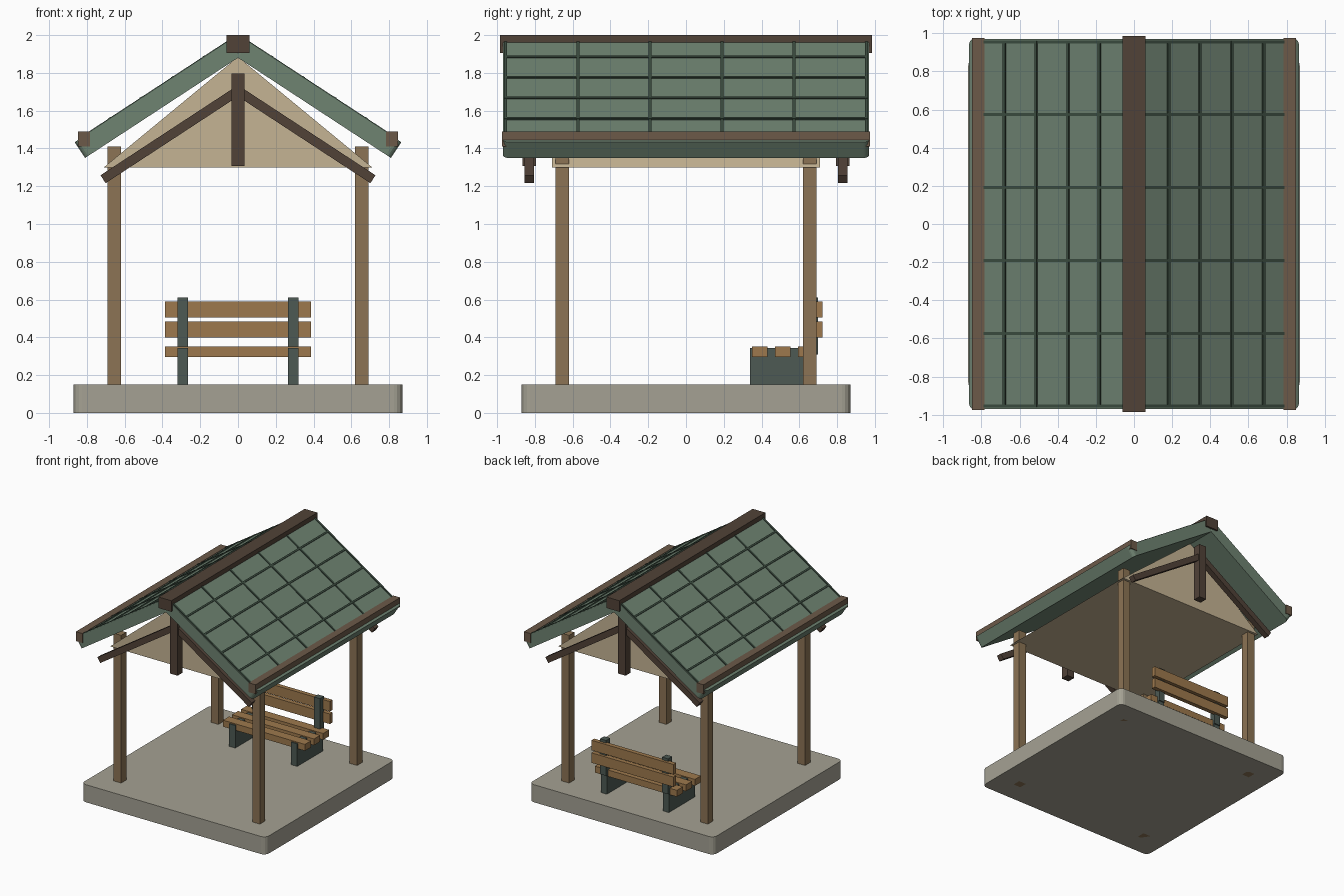
import bpy, bmesh
from math import sin, cos, atan
from mathutils import Vector

if "Cube" in bpy.data.objects:
    bpy.data.objects.remove(bpy.data.objects["Cube"])


def material(name, r, g, b):
    m = bpy.data.materials.new(name)
    m.diffuse_color = [(c / 255) ** 2.2 for c in (r, g, b)] + [1]
    m.use_nodes = True
    m.node_tree.nodes["Principled BSDF"].inputs["Base Color"].default_value = m.diffuse_color
    return m


STONE = material("stone", 163, 160, 146)
POST = material("post_wood", 139, 115, 85)
DARK = material("dark_wood", 82, 68, 58)
EAVE = material("eave_wood", 108, 90, 74)
GREEN = material("roof_green", 110, 130, 113)
SEAM = material("seam_green", 62, 78, 66)
TAN = material("gable_tan", 196, 178, 146)
SLAT = material("slat_wood", 156, 120, 78)
IRON = material("bench_iron", 78, 90, 84)


def finish(name, bm, mat):
    bmesh.ops.recalc_face_normals(bm, faces=bm.faces)
    me = bpy.data.meshes.new(name)
    bm.to_mesh(me)
    bm.free()
    me.materials.append(mat)
    ob = bpy.data.objects.new(name, me)
    bpy.context.collection.objects.link(ob)
    return ob


def box(name, center, size, mat, tilt=0, corner=0):
    bm = bmesh.new()
    bmesh.ops.create_cube(bm, size=1)
    bmesh.ops.scale(bm, vec=size, verts=bm.verts)
    if corner:
        edges = [e for e in bm.edges
                 if abs(e.verts[0].co.z - e.verts[1].co.z) > 1e-4]
        bmesh.ops.bevel(bm, geom=edges, offset=corner, segments=4,
                        profile=0.5, affect='EDGES')
    ob = finish(name, bm, mat)
    ob.location = center
    ob.rotation_euler.y = tilt
    return ob


def span(name, x, y, z, mat):
    lo, hi = Vector((x[0], y[0], z[0])), Vector((x[1], y[1], z[1]))
    return box(name, (lo + hi) / 2, hi - lo, mat)


A = atan(0.655)


def sloped(name, side, z0, u, y, n, mat, corner=0):
    """Box on a roof slope: u runs down the slope, n along its normal."""
    um, nm = sum(u) / 2, sum(n) / 2
    center = (side * (um * cos(A) + nm * sin(A)), sum(y) / 2,
              z0 - um * sin(A) + nm * cos(A))
    return box(name, center, (u[1] - u[0], y[1] - y[0], n[1] - n[0]),
               mat, side * A, corner)


# Floor slab and corner posts
box("floor_slab", (0, 0, 0.075), (1.74, 1.74, 0.15), STONE, corner=0.045)
for sx in (-1, 1):
    for sy in (-1, 1):
        box("corner_post", (sx * 0.655, sy * 0.655, 0.705),
            (0.07, 0.07, 1.41), POST)

# Gable ceiling prism
bm = bmesh.new()
tri = [bm.verts.new(p) for p in
       ((-0.71, -0.71, 1.30), (0.71, -0.71, 1.30), (0, -0.71, 1.885))]
face = bm.faces.new(tri)
ext = bmesh.ops.extrude_face_region(bm, geom=[face], use_keep_orig=True)
bmesh.ops.translate(bm, vec=(0, 1.42, 0), verts=[
    v for v in ext["geom"] if isinstance(v, bmesh.types.BMVert)])
finish("gable_prism", bm, TAN)

# Roof slopes with raised tile seams, eave beams and rafters
for s in (-1, 1):
    sloped("roof_panel", s, 1.88, (-0.03, 0.968), (-0.97, 0.97), (0, 0.1),
           GREEN, corner=0.03)
    for x in (0.18, 0.345, 0.512, 0.678):
        u = (x - 0.055) / cos(A)
        sloped("tile_row_seam", s, 1.88, (u - 0.007, u + 0.007),
               (-0.96, 0.96), (0.095, 0.108), SEAM)
    for i in range(6):
        y = -0.955 + i * 0.382
        sloped("tile_column_seam", s, 1.88, (0, 0.89),
               (y - 0.008, y + 0.008), (0.095, 0.106), SEAM)
    box("eave_beam", (s * 0.816, 0, 1.45), (0.064, 1.95, 0.08), EAVE)
    for sy in (-1, 1):
        y = sy * 0.83
        sloped("gable_rafter", s, 1.705, (0, 0.854),
               (y - 0.025, y + 0.025), (-0.025, 0.025), DARK)

# Ridge cap and king posts
box("ridge_cap", (0, 0, 1.953), (0.12, 1.97, 0.094), DARK)
for sy in (-1, 1):
    box("king_post", (0, sy * 0.83, 1.553), (0.07, 0.07, 0.49), DARK)

# Bench
for s in (-1, 1):
    x = s * 0.2925
    xs = (x - 0.0285, x + 0.0285)
    span("bench_leg", xs, (0.34, 0.69), (0.15, 0.343), IRON)
    span("bench_back_upright", xs, (0.645, 0.70), (0.31, 0.612), IRON)
for y in (0.35, 0.472, 0.594):
    span("seat_slat", (-0.387, 0.387), (y, y + 0.082), (0.297, 0.352), SLAT)
for z in (0.398, 0.505):
    span("back_slat", (-0.387, 0.387), (0.685, 0.722), (z, z + 0.085), SLAT)
